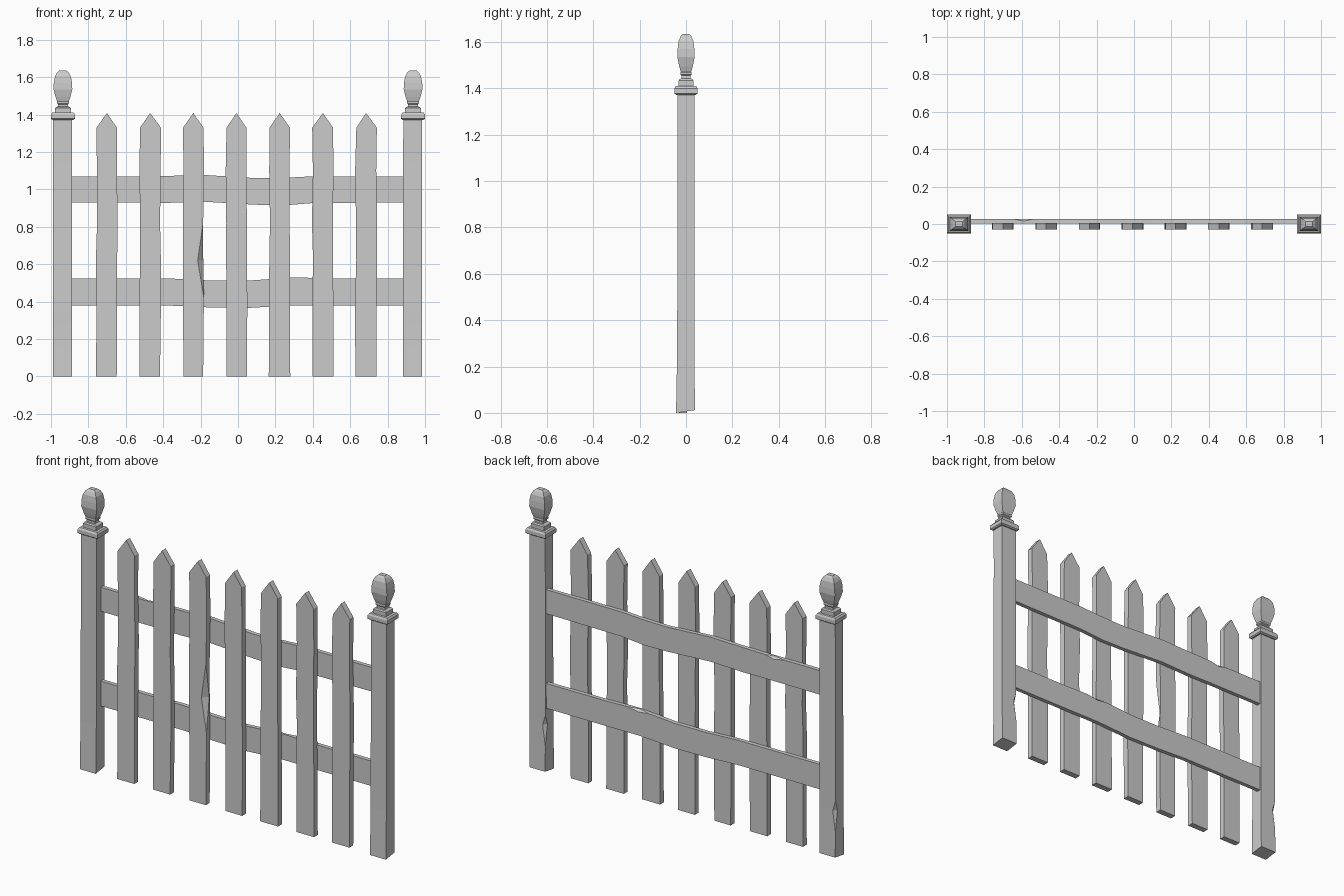
import bpy, bmesh, random
from mathutils import Vector

random.seed(4)


def beam(name, rows, to_xyz):
    """Loft box sections (t, a0, a1, b0, b1, chip); chip cuts the (a1, b1) corner."""
    bm = bmesh.new()
    rings = []
    for t, a0, a1, b0, b1, c in rows:
        ca = c if a1 > a0 else -c
        cb = c if b1 > b0 else -c
        pts = [(a0, b0), (a1, b0), (a1, b1 - cb), (a1 - ca, b1), (a0, b1)]
        rings.append([bm.verts.new(to_xyz(t, a, b)) for a, b in pts])
    for lo, hi in zip(rings, rings[1:]):
        for i in range(5):
            j = (i + 1) % 5
            bm.faces.new((lo[i], lo[j], hi[j], hi[i]))
    bm.faces.new(rings[0])
    bm.faces.new(rings[-1])
    bmesh.ops.remove_doubles(bm, verts=bm.verts, dist=0.0005)
    bmesh.ops.recalc_face_normals(bm, faces=bm.faces)
    mesh = bpy.data.meshes.new(name)
    bm.to_mesh(mesh)
    bm.free()
    obj = bpy.data.objects.new(name, mesh)
    bpy.context.collection.objects.link(obj)
    return obj


def upright(cx):
    return lambda t, a, b: Vector((cx + a, b, t))


def lengthwise(t, a, b):
    return Vector((t, b, a))


# Posts: worn square shaft with a slanted foot, plus turned-style square cap
SHAFT = [(0, .048, -.054, -.043, .039, 0), (.16, .048, -.054, -.040, .037, 0),
         (.28, .048, -.054, -.038, .036, .018), (.34, .048, -.054, -.038, .036, 0),
         (.75, .048, -.053, -.037, .036, 0), (1.15, .048, -.053, -.036, .036, 0),
         (1.385, .049, -.052, -.036, .036, 0)]
CAP = [(1.372, .056, .042), (1.378, .064, .050), (1.400, .064, .050),
       (1.410, .057, .044), (1.411, .043, .032), (1.434, .043, .032),
       (1.441, .036, .027), (1.443, .027, .020), (1.455, .026, .020),
       (1.460, .032, .024), (1.468, .032, .024), (1.473, .028, .021)]
FINIAL = [(1.470, .031, .022), (1.495, .040, .029), (1.535, .050, .037),
          (1.570, .049, .036), (1.605, .042, .032), (1.625, .031, .023),
          (1.635, .019, .013)]
for side, cx in (("left", -.936), ("right", .936)):
    post = beam(side + "_post", SHAFT, upright(cx))
    for v in post.data.vertices:
        if v.co.z < .001 and v.co.y > 0:
            v.co.z = .012
    for part, prof in (("_post_cap", CAP), ("_finial", FINIAL)):
        beam(side + part, [(z, -hx, hx, -hy, hy, 0) for z, hx, hy in prof], upright(cx))

# Pickets: slightly uneven boards with pointed tops, one with a chipped edge
for i in range(7):
    rows = []
    for z in (0, .42, .62, .82, 1.1, 1.33):
        l, r = (random.uniform(-.004, .003) for _ in range(2))
        chip = .03 if (i == 2 and z == .62) else 0
        rows.append((z, -.055 + l, .056 + r, .005, -.03, chip))
    rows.append((1.408, 0, 0, .005, -.03, 0))
    beam("picket_%d" % (i + 1), rows, upright(-.701 + i * .231))

# Rails: bowed boards behind the pickets, as (x, bottom, top, chip)
RAILS = {
    "upper_rail": [(-.92, .93, 1.07, 0), (-.65, .93, 1.07, 0), (-.59, .93, 1.07, .013),
                   (-.53, .93, 1.07, 0), (-.38, .928, 1.072, 0), (-.18, .934, 1.077, 0),
                   (.10, .918, 1.06, 0), (.25, .915, 1.062, 0), (.40, .927, 1.07, 0),
                   (.92, .93, 1.07, 0)],
    "lower_rail": [(-.92, .378, .523, 0), (-.35, .378, .523, 0), (-.15, .369, .513, 0),
                   (.05, .366, .512, 0), (.22, .376, .524, 0), (.29, .379, .529, .013),
                   (.36, .379, .528, 0), (.5, .378, .524, 0), (.92, .378, .523, 0)],
}
for name, pts in RAILS.items():
    beam(name, [(x, lo, hi, .004, .028, c) for x, lo, hi, c in pts], lengthwise)
